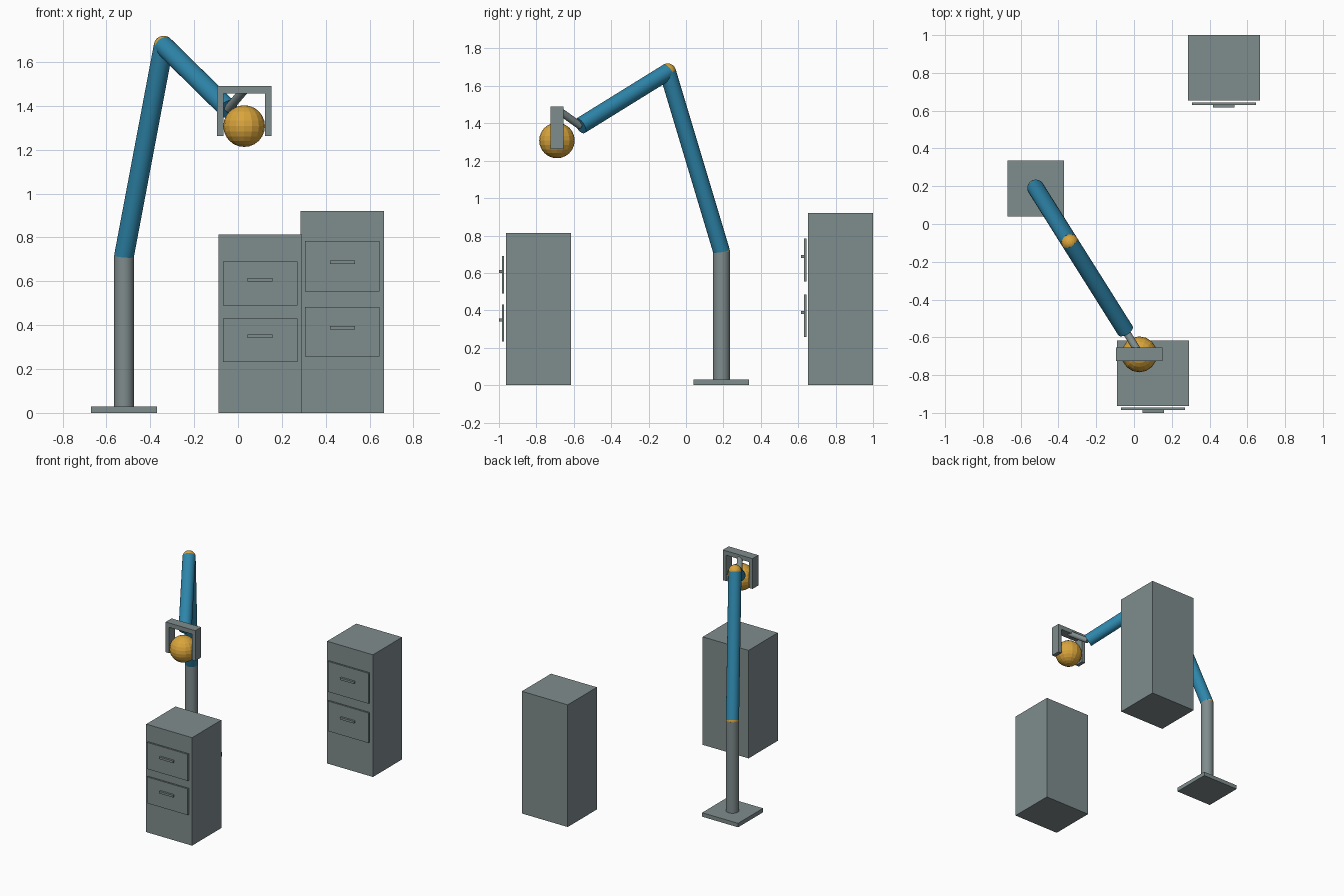
import bpy
from mathutils import Vector

if "Cube" in bpy.data.objects:
    bpy.data.objects.remove(bpy.data.objects["Cube"])


def material(name, rgb):
    m = bpy.data.materials.new(name)
    m.diffuse_color = (*rgb, 1)
    m.use_nodes = True
    m.node_tree.nodes["Principled BSDF"].inputs["Base Color"].default_value = m.diffuse_color
    return m


GREY = material("steel_grey", (0.212, 0.262, 0.266))
BLUE = material("arm_blue", (0.027, 0.238, 0.407))
GOLD = material("gold", (0.70, 0.376, 0.045))


def finish(name, mat):
    ob = bpy.context.object
    ob.name = name
    ob.data.materials.append(mat)
    return ob


def box(name, x, y, z, mat=GREY):
    """Box from (min, max) ranges on each axis."""
    bpy.ops.mesh.primitive_cube_add(size=1, location=[(a + b) / 2 for a, b in (x, y, z)])
    ob = finish(name, mat)
    ob.scale = [b - a for a, b in (x, y, z)]
    bpy.ops.object.transform_apply(location=False, rotation=False, scale=True)


def rod(name, start, end, radius, mat):
    """Cylinder between two points."""
    a, b = Vector(start), Vector(end)
    bpy.ops.mesh.primitive_cylinder_add(vertices=32, radius=radius, depth=(b - a).length,
                                        location=(a + b) / 2)
    ob = finish(name, mat)
    ob.rotation_euler = (b - a).to_track_quat('Z', 'Y').to_euler()
    bpy.ops.object.shade_smooth_by_angle()


def ball(name, centre, radius, segments, rings):
    bpy.ops.mesh.primitive_uv_sphere_add(segments=segments, ring_count=rings,
                                         radius=radius, location=centre)
    finish(name, GOLD)


# Pedestal and jointed arm
shoulder = (-0.52, 0.19, 0.715)
elbow = (-0.339, -0.098, 1.675)
wrist = (-0.045, -0.565, 1.386)
R = 0.045
box("base_plate", (-0.67, -0.37), (0.04, 0.337), (0, 0.03))
rod("column", (-0.52, 0.19, 0.03), shoulder, R, GREY)
rod("upper_arm", shoulder, elbow, R, BLUE)
rod("forearm", elbow, wrist, R, BLUE)
ball("shoulder_joint", shoulder, R, 24, 12)
ball("elbow_joint", elbow, R, 24, 12)
rod("wrist_rod", wrist, (0.028, -0.685, 1.472), 0.02, GREY)

# Gripper holding a ball
grip_y = (-0.725, -0.655)
box("gripper_bar", (-0.095, 0.152), grip_y, (1.457, 1.49))
box("gripper_finger_left", (-0.095, -0.067), grip_y, (1.262, 1.457))
box("gripper_finger_right", (0.124, 0.152), grip_y, (1.262, 1.457))
ball("held_ball", (0.028, -0.69, 1.308), 0.095, 16, 12)


# Cabinets with two drawers each
def cabinet(name, cx, front, height, drawers):
    box(name + "_body", (cx - 0.191, cx + 0.191), (front, front + 0.347), (0, height))
    for i, (z0, z1) in enumerate(drawers):
        zc = (z0 + z1) / 2 + 0.018
        box(f"{name}_drawer_{i}", (cx - 0.17, cx + 0.17), (front - 0.022, front - 0.009), (z0, z1))
        box(f"{name}_handle_{i}", (cx - 0.057, cx + 0.057), (front - 0.037, front - 0.022),
            (zc - 0.008, zc + 0.008))


cabinet("front_cabinet", 0.101, -0.963, 0.813, [(0.232, 0.43), (0.49, 0.69)])
cabinet("rear_cabinet", 0.476, 0.653, 0.92, [(0.258, 0.484), (0.554, 0.783)])
